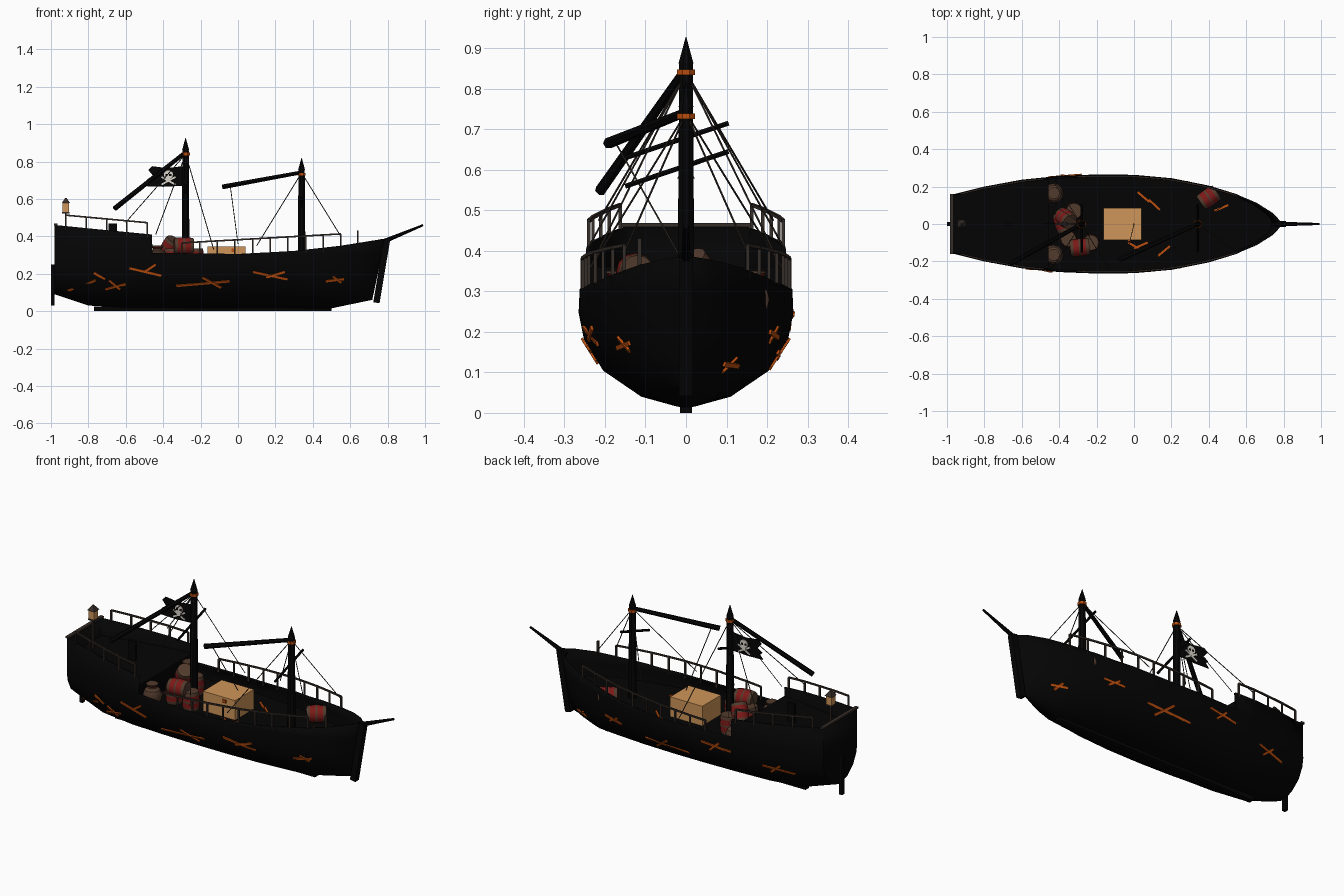
import bpy, bmesh, math
from mathutils import Vector, Matrix

cube = bpy.data.objects.get("Cube")
if cube:
    bpy.data.objects.remove(cube, do_unlink=True)


def material(name, r, g, b):
    m = bpy.data.materials.new(name)
    m.use_nodes = True
    m.diffuse_color = (r, g, b, 1)
    m.node_tree.nodes["Principled BSDF"].inputs["Base Color"].default_value = (r, g, b, 1)
    return m


BLACK = material("black_wood", .0012, .0012, .0012)
RAIL = material("weathered_rail", .036, .027, .022)
ORANGE = material("bright_copper", .5, .075, .004)
TAN = material("pale_wood", .62, .3, .1)
BROWN = material("barrel_brown", .085, .043, .026)
RED = material("red_band", .2, .01, .009)
BONE = material("bone", .7, .66, .6)


def finish(name, bm, *mats, smooth=False):
    bmesh.ops.recalc_face_normals(bm, faces=bm.faces)
    me = bpy.data.meshes.new(name)
    bm.to_mesh(me)
    bm.free()
    ob = bpy.data.objects.new(name, me)
    bpy.context.collection.objects.link(ob)
    for m in mats:
        me.materials.append(m)
    if smooth:
        bpy.ops.object.select_all(action='DESELECT')
        ob.select_set(True)
        bpy.context.view_layer.objects.active = ob
        bpy.ops.object.shade_smooth_by_angle(angle=math.radians(35))
    return ob


def add_beam(bm, p, q, r1, r2, sides):
    p, q = Vector(p), Vector(q)
    d = q - p
    turn = d.to_track_quat('Z', 'Y').to_matrix().to_4x4()
    spin = Matrix.Rotation(math.pi / sides, 4, 'Z')
    bmesh.ops.create_cone(bm, cap_ends=True, segments=sides, radius1=r1, radius2=r2, depth=d.length,
                          matrix=Matrix.Translation((p + q) / 2) @ turn @ spin)


def beams(name, pairs, r, mat, r2=None, sides=4):
    bm = bmesh.new()
    for p, q in pairs:
        add_beam(bm, p, q, r, r if r2 is None else r2, sides)
    return finish(name, bm, mat)


def slats(name, lines, width, thick, mat):
    # Flat strips: each line is start, end and the surface normal
    bm = bmesh.new()
    for p, q, normal in lines:
        along = (Vector(q) - Vector(p))
        x = along.normalized()
        z = (Vector(normal) - x * x.dot(Vector(normal))).normalized()
        frame = Matrix((x, z.cross(x), z)).transposed().to_4x4()
        bmesh.ops.create_cube(bm, size=1, matrix=Matrix.Translation((Vector(p) + Vector(q)) / 2)
                              @ frame @ Matrix.Diagonal((along.length, width, thick, 1)))
    return finish(name, bm, mat)


def box(name, centre, size, mat, turn=0):
    bm = bmesh.new()
    bmesh.ops.create_cube(bm, size=1, matrix=Matrix.Translation(centre)
                          @ Matrix.Rotation(turn, 4, 'Y') @ Matrix.Diagonal((*size, 1)))
    return finish(name, bm, mat)


def plate(name, outline, y, thick, mat):
    bm = bmesh.new()
    f = bm.faces.new([bm.verts.new((x, y - thick / 2, z)) for x, z in outline])
    new = bmesh.ops.extrude_face_region(bm, geom=[f])["geom"]
    bmesh.ops.translate(bm, vec=(0, thick, 0), verts=[v for v in new if isinstance(v, bmesh.types.BMVert)])
    return finish(name, bm, mat)


def lathe(name, profile, mats, bands, loc, rot=(0, 0, 0), n=12):
    bm = bmesh.new()
    rings = [[bm.verts.new((r * math.cos(a * math.tau / n), r * math.sin(a * math.tau / n), z))
              for a in range(n)] for r, z in profile]
    for i in range(len(rings) - 1):
        for j in range(n):
            k = (j + 1) % n
            f = bm.faces.new((rings[i][j], rings[i][k], rings[i + 1][k], rings[i + 1][j]))
            f.material_index = 1 if i in bands else 0
    bm.faces.new(rings[0])
    bm.faces.new(rings[-1])
    ob = finish(name, bm, *mats, smooth=True)
    ob.location, ob.rotation_euler = loc, rot
    return ob


def lerp(table, x):
    for (a, u), (b, v) in zip(table, table[1:]):
        if x <= b:
            return u + (v - u) * max(0, x - a) / (b - a)
    return table[-1][1]


# Hull lines: plan width, bottom, sheer height and section shape
WIDTH = [(-.98, .155), (-.8, .2), (-.6, .237), (-.4, .257), (-.2, .265), (0, .263),
         (.2, .245), (.4, .205), (.55, .16), (.65, .115), (.73, .06), (.77, .012)]
BOTTOM = [(-.98, .09), (-.77, .02), (.5, .015), (.77, .06)]
TOP = [(-.98, .46), (-.46, .41), (-.458, .312), (0, .306), (.3, .322), (.55, .35), (.77, .385)]
SECTION = [(0, .1), (.08, .42), (.3, .77), (.57, .95), (.8, 1), (1, .99)]
SHEER = .305


def hull_y(x, z):
    b = lerp(BOTTOM, x)
    return lerp(WIDTH, x) * lerp(SECTION, min(1, (z - b) / (SHEER - b)))


def rake(x, z):
    return x + max(0, x - .5) * .3 * (z / .385 - 1) + max(0, x - .5) * .06


bm = bmesh.new()
rows = []
for x in sorted({p[0] for p in WIDTH} | {-.46, -.458, .3, .5}):
    b = lerp(BOTTOM, x)
    side = [(lerp(WIDTH, x) * f, b + t * (SHEER - b)) for t, f in SECTION]
    side.append((lerp(WIDTH, x) * .98, lerp(TOP, x)))
    ring = [(-y, z) for y, z in reversed(side)] + side
    rows.append([bm.verts.new((rake(x, z), y, z)) for y, z in ring])
for r, s in zip(rows, rows[1:]):
    for j in range(len(r) - 1):
        bm.faces.new((r[j], r[j + 1], s[j + 1], s[j]))
bm.faces.new(rows[0])
bm.faces.new(rows[-1])
hull = finish("hull", bm, BLACK, smooth=True)
shell = hull.modifiers.new("planking", 'SOLIDIFY')
shell.thickness = .01
shell.offset = -1


def deck(name, x0, x1, z):
    bm = bmesh.new()
    xs = [x0 + (x1 - x0) * i / 14 for i in range(15)]
    edge = [(x, hull_y(x, z) - .006) for x in xs]
    bm.faces.new([bm.verts.new((rake(x, z), y, z)) for x, y in edge]
                 + [bm.verts.new((rake(x, z), -y, z)) for x, y in reversed(edge)])
    finish(name, bm, BLACK)


DECK, POOP = .232, .36
deck("main_deck", -.47, .75, DECK)
deck("stern_deck", -.975, -.46, POOP)
box("stern_bulkhead", (-.463, 0, .295), (.01, .49, .13), BLACK)

# Keel, stem, rudder and bowsprit
box("keel", (-.135, 0, .012), (1.27, .03, .024), BLACK)
beams("stem", [((.74, 0, .045), (.797, 0, .385))], .024, BLACK)
box("rudder", (-.99, 0, .14), (.02, .024, .22), BLACK)
beams("bowsprit", [((.76, 0, .365), (.99, 0, .46))], .014, BLACK, .006, 8)
box("transom_cap", (-.975, 0, .464), (.02, .32, .01), RAIL)


# Railings on both sides
def railing(name, x0, x1, z0, z1, posts):
    pairs = []
    for s in (1, -1):
        pts = []
        for i in range(posts):
            x = x0 + (x1 - x0) * i / (posts - 1)
            y = s * (hull_y(x, .3) - .006)
            pts.append(Vector((x, y, z0 + (z1 - z0) * i / (posts - 1))))
            pairs.append((pts[-1], (x, y, lerp(TOP, x) - .02)))
        pairs += list(zip(pts, pts[1:]))
    beams(name, pairs, .006, RAIL)


railing("stern_railing", -.92, -.485, .513, .473, 5)
railing("main_railing", -.3, .55, .365, .413, 10)
beams("bow_post", [((.64, -.115, .34), (.64, -.115, .43))], .007, RAIL)

# Masts with copper collars, gaffs, yards and rigging
for name, x, top, band, gaff_end, yard in (
        ("main", -.28, .927, .84, (-.66, -.212, .548), .672),
        ("fore", .34, .82, .732, (-.08, -.192, .665), .602)):
    beams(name + "_mast", [((x, 0, DECK), (x, 0, top - .06))], .023, BLACK, .018, 8)
    beams(name + "_mast_tip", [((x, 0, top - .065), (x, 0, top))], .02, BLACK, .001, 8)
    beams(name + "_collar", [((x, 0, band - .007), (x, 0, band + .007))], .024, ORANGE, sides=8)
    beams(name + "_gaff", [((x, 0, band + .01), gaff_end)], .011, BLACK, .014, 6)
    beams(name + "_yard", [((x, -.15, yard - .043), (x, .105, yard + .043))], .007, BLACK, sides=6)

ropes = [((-.04, -.17, .66), (0, 0, .36))]
for s in (1, -1):
    ropes += [((-.28, 0, .84), (-.6, s * .215, .475)), ((-.28, 0, .84), (-.44, s * .24, .41)),
              ((-.28, 0, .84), (-.13, s * .25, .33)), ((.34, 0, .74), (.1, s * .24, .35)),
              ((.34, 0, .74), (.55, s * .15, .4))]
beams("rigging", ropes, .0024, RAIL)

# Flag with a painted skull and crossed bones on both faces
plate("flag", [(-.295, .775), (-.295, .67), (-.4, .665), (-.49, .668), (-.47, .69), (-.485, .705),
               (-.455, .725), (-.48, .755), (-.46, .775), (-.38, .765)], 0, .005, BLACK)
for s in (1, -1):
    y = s * .004
    for i in (1, -1):
        box("crossed_bone", (-.372, y, .697), (.085, .003, .009), BONE, i * .5)
    plate("skull", [(-.372 + .025 * math.cos(a * math.tau / 10), .73 + .023 * math.sin(a * math.tau / 10))
                    for a in range(10)], y * 1.1, .004, BONE)
    box("skull_jaw", (-.372, y * 1.1, .705), (.024, .004, .02), BONE)
    for i in (1, -1):
        box("skull_eye", (-.372 + i * .01, y * 1.5, .728), (.012, .002, .012), BLACK)

# Stern lantern and steering post
beams("lantern_post", [((-.92, 0, POOP), (-.92, 0, .525))], .006, RAIL)
box("lantern_base", (-.92, 0, .525), (.04, .04, .008), RAIL)
box("lantern_glass", (-.92, 0, .553), (.034, .034, .05), TAN)
beams("lantern_roof", [((-.92, 0, .578), (-.92, 0, .606))], .032, RAIL, .004)
box("steering_post", (-.67, 0, .415), (.045, .016, .11), BLACK)

# Cargo
box("chest", (-.061, 0, .288), (.204, .17, .114), TAN)
box("chest_lock", (-.025, -.087, .325), (.02, .012, .018), ORANGE)
BARREL = [(.041, -.052), (.045, -.036), (.045, -.034), (.047, -.005), (.047, .005),
          (.045, .034), (.045, .036), (.041, .052)]
Q = math.pi / 2
for loc, rot in (((-.365, .03, .34), (.4, .5, 0)), ((-.32, .07, .284), (0, 0, 0)),
                 ((-.29, -.125, .348), (0, Q, .1)), ((-.23, -.1, .284), (0, 0, 0)),
                 ((-.35, -.08, .284), (0, 0, 0)), ((-.38, .01, .28), (Q, 0, .3)),
                 ((.4, .142, .28), (0, Q, .6))):
    lathe("barrel", BARREL, (BROWN, RED), (2, 4), loc, rot)
JAR = [(.034, 0), (.048, .03), (.053, .06), (.042, .085), (.024, .095), (.024, .104), (.032, .112), (.032, .118)]
for s in (1, -1):
    lathe("clay_jar", JAR, (BROWN, RED), (5,), (-.43, s * .165, DECK))

# Copper repair strips along the hull, different on each side, and on the deck
RIGHT = ((-.91, .11, -.76, .165), (-.77, .205, -.71, .17), (-.71, .115, -.6, .145), (-.69, .165, -.63, .115),
         (-.58, .23, -.41, .19), (-.5, .21, -.44, .25), (-.33, .135, -.045, .16), (-.19, .18, -.09, .125),
         (.08, .21, .265, .17), (.15, .18, .25, .21), (.47, .16, .575, .172), (.51, .185, .56, .152))
LEFT = ((.55, .115, .645, .12), (.58, .135, .62, .1), (.25, .185, .37, .2), (.28, .21, .34, .175),
        (-.18, .135, .1, .15), (-.055, .18, .04, .11), (-.46, .225, -.28, .245), (-.39, .26, -.33, .205),
        (-.82, .165, -.64, .185), (-.74, .2, -.68, .15))
lines = []
for s, table in ((-1, RIGHT), (1, LEFT)):
    for x0, z0, x1, z1 in table:
        p, q = ((rake(x, z), s * (hull_y(x, z) + .004), z) for x, z in ((x0, z0), (x1, z1)))
        xm, zm = (x0 + x1) / 2, (z0 + z1) / 2
        slope = (hull_y(xm, zm + .02) - hull_y(xm, zm - .02)) / .04
        lines.append((p, q, (0, s, -slope)))
slats("hull_strips", lines, .012, .006, ORANGE)
slats("deck_strips", [((x, y, DECK + .003), (x + .08 * math.cos(a), y + .08 * math.sin(a), DECK + .003), (0, 0, 1))
                      for x, y, a in ((.02, .17, -.7), (.08, .13, -.75), (-.03, -.1, -.5), (.0, -.13, .4),
                                      (.13, -.17, .7), (.43, .07, .4))], .011, .006, ORANGE)
